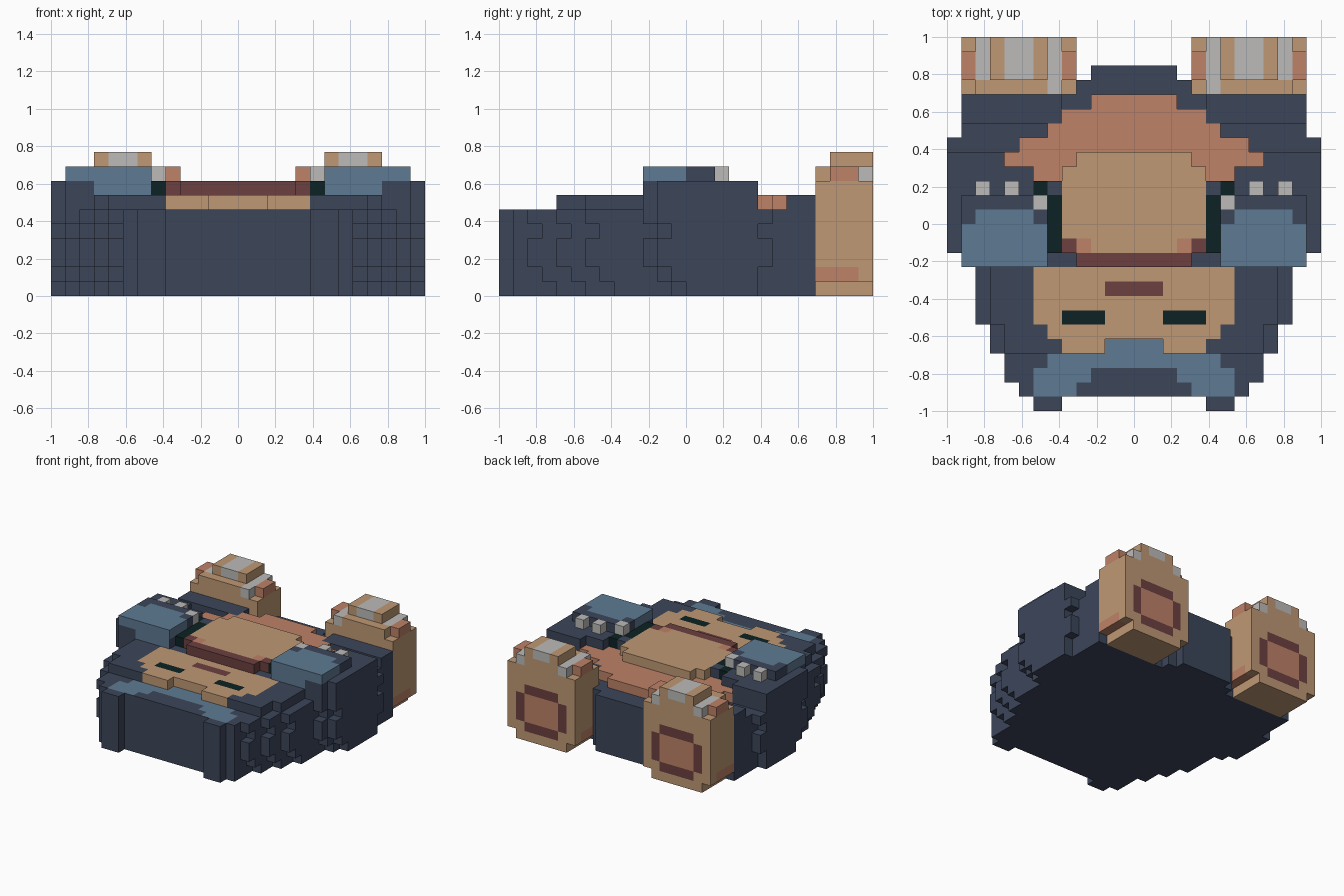
import bpy, bmesh
from mathutils import Vector

if "Cube" in bpy.data.objects:
    bpy.data.objects.remove(bpy.data.objects["Cube"])

U = 1 / 13  # edge length of one block


def material(name, rgb):
    m = bpy.data.materials.new(name)
    lin = [((c / 255 + 0.055) / 1.055) ** 2.4 if c > 10 else c / 255 / 12.92 for c in rgb]
    m.diffuse_color = (*lin, 1)
    m.use_nodes = True
    m.node_tree.nodes["Principled BSDF"].inputs["Base Color"].default_value = m.diffuse_color
    return m


MATS = {n: material(n, c) for n, c in {
    "navy": (60, 70, 90), "blue": (94, 122, 147), "tan": (191, 152, 117),
    "salmon": (190, 130, 104), "maroon": (109, 64, 64), "teal": (12, 34, 36),
    "grey": (188, 187, 185)}.items()}
NAMES = list(MATS)

owner = {}   # block -> part name
rules = {}   # part name -> colour rule(a, y, z, normal), a = mirrored x


def part(name, boxes, rule):
    """Fill mirrored boxes (x0, x1, y0, y1, z0, z1) with blocks."""
    rules[name] = rule if callable(rule) else (lambda a, y, z, n: rule)
    for x0, x1, y0, y1, z0, z1 in boxes:
        for x in range(x0, x1):
            for y in range(y0, y1):
                for z in range(z0, z1):
                    owner[(x, y, z)] = owner[(-1 - x, y, z)] = name


# ---- body: rounded block silhouette, half width for every row ----
def half(y):
    for limit, w in ((-12, 8), (-10, 9), (-8, 10), (-4, 11), (-3, 12), (5, 13), (8, 12), (9, 4)):
        if y <= limit:
            return w
    return 3


body = [(5, 7, -13, -12, 0, 6)]
for y in range(-12, 11):
    for z, s in enumerate((2, 1, 0, 0, 1, 0)):
        yy = y - s if y < 0 else (y + min(s, 1) if y < 6 else y)
        body.append((0, half(yy), y, y + 1, z, z + 1))


def body_rule(a, y, z, n):
    # blue collar painted around the chin
    if n.z > 0.5 and z == 5:
        if y == -9 and a < 2 or y == -10 and a < 6:
            return "blue"
        if y == -11 and 3 <= a < 7 or y == -12 and 4 <= a < 7:
            return "blue"
    return "navy"


part("body", body, body_rule)

# ---- hood rim, shoulders and hips ----
rim = [(5 if y == -9 else 6, half(y) - 1, y, y + 1, 6, 7) for y in range(-9, -3)]
rim += [(0, 12, -3, -2, 6, 7), (0, 13, -2, 5, 6, 7), (5, 12, 7, 9, 6, 7)]
part("hood_and_hips", rim, "navy")


# ---- face plate with eyes and nose ----
def face_rule(a, y, z, n):
    if n.z > 0.5:
        if y == -7 and 2 <= a < 5:
            return "teal"
        if y == -5 and a < 2:
            return "maroon"
    return "tan"


part("face", [(0, 7, -7, -3, 6, 7), (0, 6, -8, -7, 6, 7), (2, 5, -9, -8, 6, 7)], face_rule)

# ---- lower belly ----
part("lower_belly", [(0, w, y, y + 1, 6, 7) for y, w in
                     ((3, 7), (4, 9), (5, 8), (6, 6), (7, 5), (8, 3))], "salmon")


# ---- raised belly with mouth-coloured front edge ----
def belly_rule(a, y, z, n):
    if y == -3 or (y == -2 and (a == 4 or n.y < -0.5)):
        return "maroon"
    return "salmon" if y == -2 and a == 3 else "tan"


part("belly", [(0, 4, -3, -2, 7, 8), (0, 5, -2, 4, 7, 8), (0, 4, 4, 5, 7, 8)], belly_rule)


# ---- arms: lower slab, paw pad, claws, dark inner gap ----
def arm_rule(a, y, z, n):
    return "blue" if n.y < -0.5 and y == -3 and a < 10 else "navy"


def paw_rule(a, y, z, n):
    if n.z > 0.5:
        on = y < 0 and 6 <= a < 12 or y == 0 and 7 <= a < 11
    else:
        on = y < 0
    return "blue" if on else "navy"


part("arms", [(6, 12, -3, -2, 7, 8), (6, 13, -2, 2, 7, 8), (5, 13, 2, 3, 7, 8),
              (7, 13, 3, 4, 7, 8), (9, 13, 4, 5, 7, 8)], arm_rule)
part("inner_gap", [(5, 6, -2, 2, 7, 8), (6, 7, 2, 3, 7, 8)], "teal")
part("paws", [(6, 12, -3, 1, 8, 9), (7, 12, 1, 2, 8, 9)], paw_rule)
part("claws", [(6, 7, 1, 2, 8, 9), (8, 9, 2, 3, 8, 9), (10, 11, 2, 3, 8, 9)], "grey")


# ---- feet with ringed soles and grey toes ----
def foot_rule(a, y, z, n):
    if n.y > 0.5 and y == 12:
        side, end = a in (5, 10), z in (1, 5)
        if side and 2 <= z < 5 or end and 6 <= a < 10:
            return "maroon"
        if 6 <= a < 10 and 2 <= z < 5:
            return "salmon"
    if z == 9:
        return "grey" if a in (7, 8) else "tan"
    if z == 8:
        if a in (4, 11):
            return "salmon"
        if a == 5 or a == 10 and y > 9:
            return "grey"
    if z == 1 and a in (4, 11) and y < 12:
        return "salmon"
    return "tan"


part("feet", [(5, 11, 9, 13, 0, 1), (4, 12, 9, 13, 1, 8), (5, 11, 9, 13, 8, 9),
              (4, 12, 10, 12, 8, 9), (6, 10, 10, 13, 9, 10)], foot_rule)

# ---- turn each part's exposed block sides into a clean mesh ----
AXES = [Vector(v) for v in ((1, 0, 0), (0, 1, 0), (0, 0, 1))]
for name, rule in rules.items():
    bm = bmesh.new()
    verts = {}

    def vert(p):
        key = tuple(round(c) for c in p)
        if key not in verts:
            verts[key] = bm.verts.new(Vector(key) * U)
        return verts[key]

    for (x, y, z), who in owner.items():
        if who != name:
            continue
        for i in range(3):
            for sign in (1, -1):
                n = AXES[i] * sign
                if (x + int(n.x), y + int(n.y), z + int(n.z)) in owner:
                    continue
                u, v = AXES[(i + 1) % 3], AXES[(i + 2) % 3]
                o = Vector((x, y, z)) + (AXES[i] if sign > 0 else Vector())
                loop = [o, o + u, o + u + v, o + v]
                f = bm.faces.new([vert(p) for p in (loop if sign > 0 else loop[::-1])])
                f.material_index = NAMES.index(rule(x if x >= 0 else -1 - x, y, z, n))
    bmesh.ops.dissolve_limit(bm, angle_limit=0.01, verts=bm.verts, edges=bm.edges,
                             delimit={'MATERIAL'})
    mesh = bpy.data.meshes.new(name)
    for m in MATS.values():
        mesh.materials.append(m)
    bm.to_mesh(mesh)
    bm.free()
    bpy.context.collection.objects.link(bpy.data.objects.new(name, mesh))
